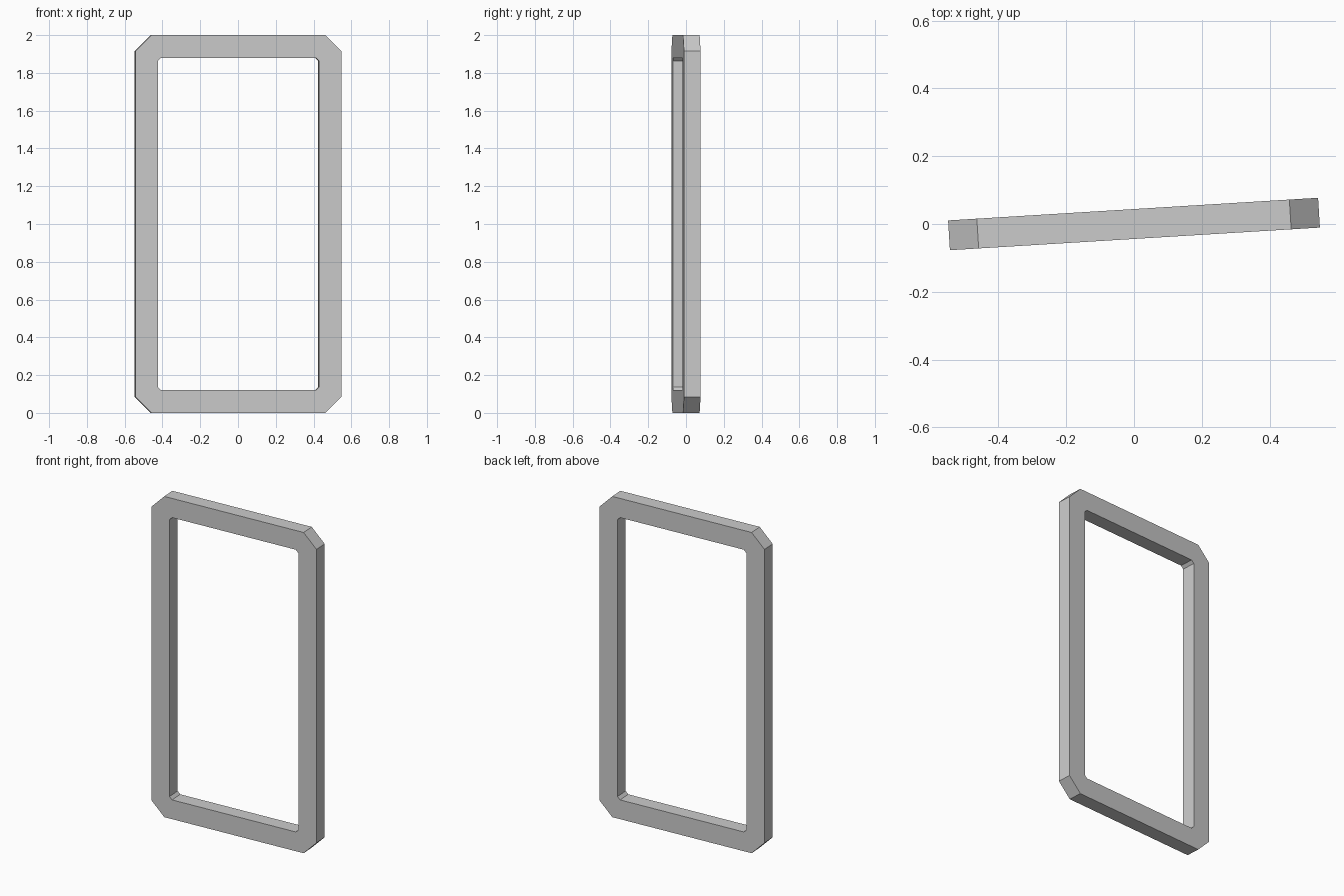
import bpy
import bmesh
from math import radians

if "Cube" in bpy.data.objects:
    bpy.data.objects.remove(bpy.data.objects["Cube"], do_unlink=True)

HEIGHT = 2.0
HALF_WIDTH = 0.547
DEPTH = 0.088
BORDER = 0.12


def chamfered_outline(half_w, half_h, cut):
    """Rectangle in the XZ plane with its four corners cut off."""
    quarter = [(half_w, half_h - cut), (half_w - cut, half_h)]
    mirrored = [(-x, z) for x, z in reversed(quarter)]
    top = quarter + mirrored
    return top + [(-x, -z) for x, z in top]


# Grey material
grey = bpy.data.materials.new("light grey")
grey.use_nodes = True
colour = (0.6, 0.6, 0.6, 1)
grey.diffuse_color = colour
grey.node_tree.nodes["Principled BSDF"].inputs["Base Color"].default_value = colour

# Frame: ring between the outer and inner outlines, front and back, plus walls
outer = chamfered_outline(HALF_WIDTH, HEIGHT / 2, 0.085)
inner = chamfered_outline(HALF_WIDTH - BORDER, HEIGHT / 2 - BORDER, 0.017)
bm = bmesh.new()
loops = [[bm.verts.new((x, y, z + HEIGHT / 2)) for x, z in outline]
         for outline, y in ((outer, -DEPTH / 2), (outer, DEPTH / 2),
                            (inner, DEPTH / 2), (inner, -DEPTH / 2))]
for a, b in zip(loops, loops[1:] + loops[:1]):
    for i in range(len(a)):
        j = (i + 1) % len(a)
        bm.faces.new((a[i], a[j], b[j], b[i]))
bmesh.ops.recalc_face_normals(bm, faces=bm.faces)

mesh = bpy.data.meshes.new("frame")
bm.to_mesh(mesh)
bm.free()
mesh.materials.append(grey)
frame = bpy.data.objects.new("frame", mesh)
frame.rotation_euler.z = radians(3.5)
bpy.context.collection.objects.link(frame)
